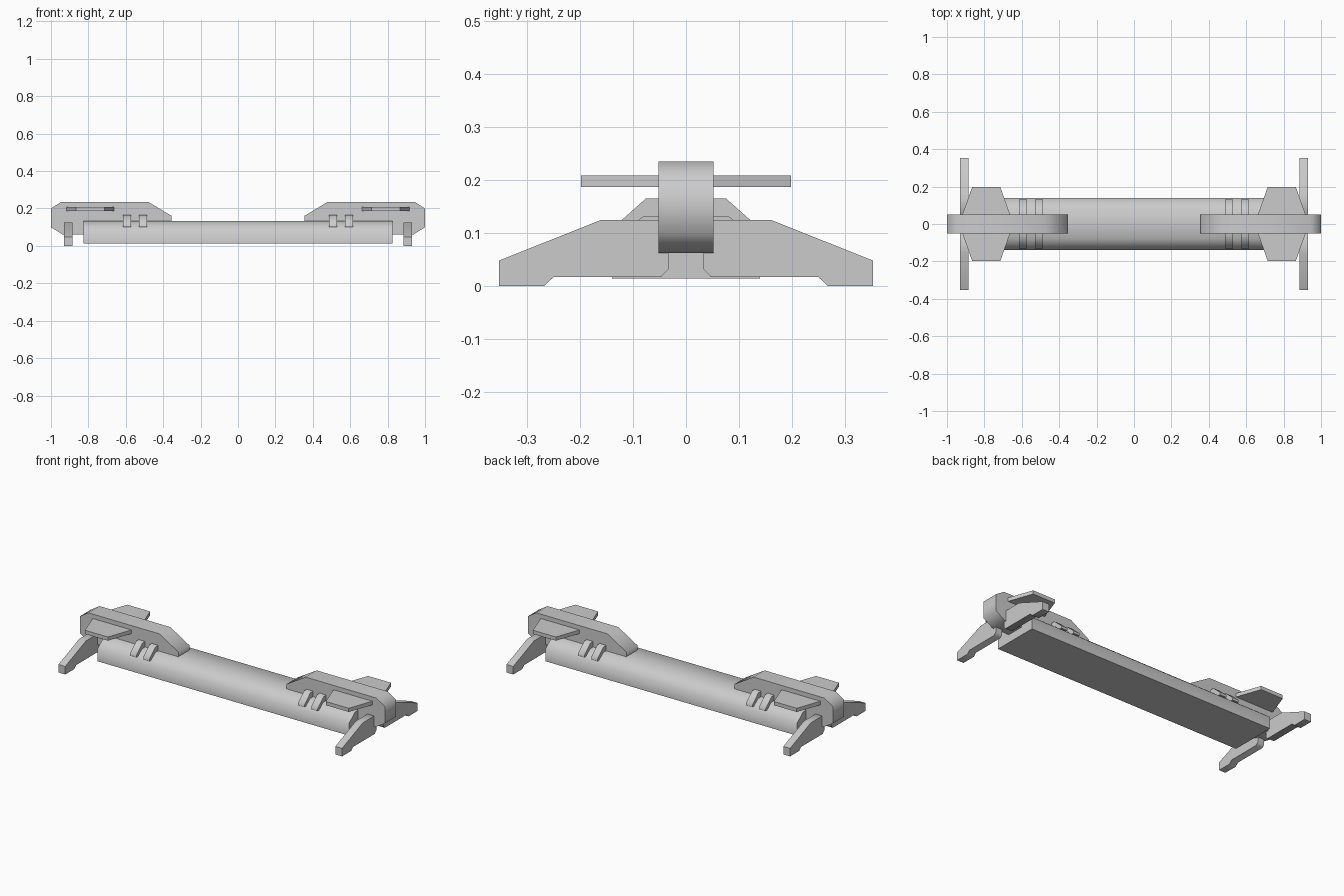
import bpy, bmesh, math

if "Cube" in bpy.data.objects:
    bpy.data.objects.remove(bpy.data.objects["Cube"])


def prism(name, profile, to_xyz, lo, hi):
    """Extrude a 2D profile between lo and hi; to_xyz maps (a, b, depth) to space."""
    bm = bmesh.new()
    near = [bm.verts.new(to_xyz(a, b, lo)) for a, b in profile]
    far = [bm.verts.new(to_xyz(a, b, hi)) for a, b in profile]
    n = len(profile)
    bm.faces.new(near)
    bm.faces.new(far[::-1])
    for i in range(n):
        j = (i + 1) % n
        bm.faces.new((near[i], far[i], far[j], near[j]))
    bmesh.ops.recalc_face_normals(bm, faces=bm.faces)
    mesh = bpy.data.meshes.new(name)
    bm.to_mesh(mesh)
    bm.free()
    obj = bpy.data.objects.new(name, mesh)
    bpy.context.collection.objects.link(obj)
    bpy.ops.object.select_all(action='DESELECT')
    obj.select_set(True)
    bpy.context.view_layer.objects.active = obj
    bpy.ops.object.shade_smooth_by_angle(angle=math.radians(62))
    return obj


# Main beam, chamfered along its upper edges
half = [(0.14, 0.014), (0.14, 0.085), (0.08, 0.132)]
beam = half + [(-y, z) for y, z in reversed(half)]
prism("main_beam", beam, lambda y, z, x: (x, y, z), -0.825, 0.825)

pod = [(0.355, 0.125), (0.355, 0.16), (0.48, 0.235), (0.945, 0.235),
       (1.0, 0.20), (1.0, 0.10), (0.94, 0.062), (0.78, 0.062), (0.72, 0.125)]
foot = [(0.033, 0.11), (0.033, 0.032), (0.047, 0.017), (0.25, 0.017),
        (0.268, 0.0), (0.353, 0.0), (0.353, 0.048), (0.16, 0.125), (0.048, 0.125)]
wing = [(0.655, 0.03), (0.715, 0.198), (0.865, 0.198), (0.925, 0.03)]
clip = [(0.04, 0.165), (0.076, 0.165), (0.132, 0.115), (0.132, 0.1), (0.04, 0.11)]

for sx, end in ((-1, "left"), (1, "right")):
    # Raised pod over each end of the beam
    prism(f"end_pod_{end}", pod, lambda x, z, y: (sx * x, y, z), -0.052, 0.052)
    for sy, side in ((-1, "front"), (1, "back")):
        tag = f"{end}_{side}"
        # Splayed feet, flat side wings and paired clips
        prism(f"foot_{tag}", foot, lambda y, z, x: (sx * x, sy * y, z), 0.886, 0.93)
        prism(f"wing_{tag}", wing, lambda x, y, z: (sx * x, sy * y, z), 0.187, 0.209)
        for k, x0 in enumerate((0.487, 0.573)):
            prism(f"clip_{tag}_{k + 1}", clip,
                  lambda y, z, x: (sx * x, sy * y, z), x0, x0 + 0.042)
